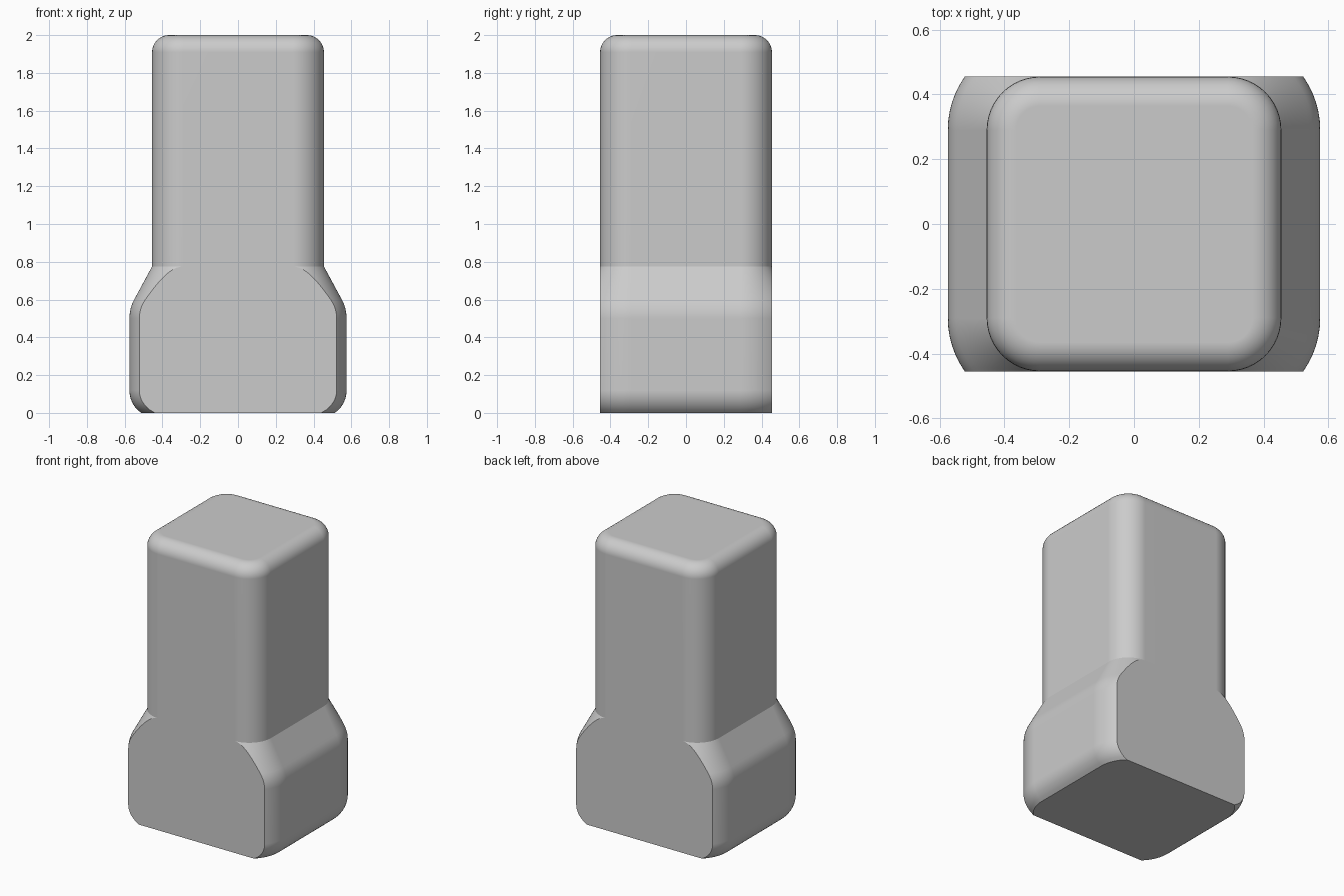
import bpy
import bmesh
from math import asin, cos, sin, sqrt, pi, radians

cube = bpy.data.objects.get("Cube")
if cube:
    bpy.data.objects.remove(cube, do_unlink=True)

CORE = 0.29      # centre of the corner rounding, same in x and y
COLUMN = 0.165   # corner radius of the column, also the depth limit
BASE = 0.285     # corner radius of the wider base
ARC = 12         # segments per corner

# Profile as (corner radius, height), from the bottom up
profile = []
R = 0.147
for i in range(9):                       # rounded lower edge of the base
    h = 0.12 * i / 8
    profile.append((BASE - R + sqrt(R * R - (0.12 - h) ** 2), h))
tilt = radians(28)
for i in range(7):                       # shoulder curve
    a = tilt * i / 6
    profile.append((BASE - 0.21 * (1 - cos(a)), 0.5 + 0.21 * sin(a)))
d0, z0 = profile[-1]
for i in range(1, 17):                   # slope into the column, denser at its end
    t = 1 - (1 - i / 16) ** 2
    profile.append((d0 + (COLUMN - d0) * t, z0 + (0.775 - z0) * t))
for i in range(9):                       # rounded top edge
    a = pi / 2 * i / 8
    profile.append((COLUMN - 0.09 * (1 - cos(a)), 1.91 + 0.09 * sin(a)))


def ring(bm, d, z):
    """Rounded square whose front and back are cut flat at the column depth."""
    end = asin(min(1, COLUMN / d))
    arc = [(CORE + d * cos(end * k / ARC), CORE + d * sin(end * k / ARC))
           for k in range(ARC + 1)]
    points = arc + [(-x, y) for x, y in reversed(arc)]
    points += [(-x, -y) for x, y in points]
    return [bm.verts.new((x, y, z)) for x, y in points]


# Loft the rings and close both ends
bm = bmesh.new()
rings = [ring(bm, d, z) for d, z in profile]
for low, high in zip(rings, rings[1:]):
    n = len(low)
    for k in range(n):
        m = (k + 1) % n
        bm.faces.new((low[k], low[m], high[m], high[k]))
bm.faces.new(list(reversed(rings[0])))
bm.faces.new(rings[-1])
bmesh.ops.recalc_face_normals(bm, faces=bm.faces)

mesh = bpy.data.meshes.new("post_body")
bm.to_mesh(mesh)
bm.free()
body = bpy.data.objects.new("post_body", mesh)
bpy.context.collection.objects.link(body)

# Plain grey
grey = bpy.data.materials.new("plain grey")
grey.use_nodes = True
colour = (0.6, 0.6, 0.6, 1)
grey.diffuse_color = colour
grey.node_tree.nodes["Principled BSDF"].inputs["Base Color"].default_value = colour
mesh.materials.append(grey)

# Smooth rounding with sharp cut edges
bpy.ops.object.select_all(action="DESELECT")
body.select_set(True)
bpy.context.view_layer.objects.active = body
bpy.ops.object.shade_smooth_by_angle(angle=radians(30))
weighted = body.modifiers.new("flat_face_normals", "WEIGHTED_NORMAL")
weighted.keep_sharp = True
